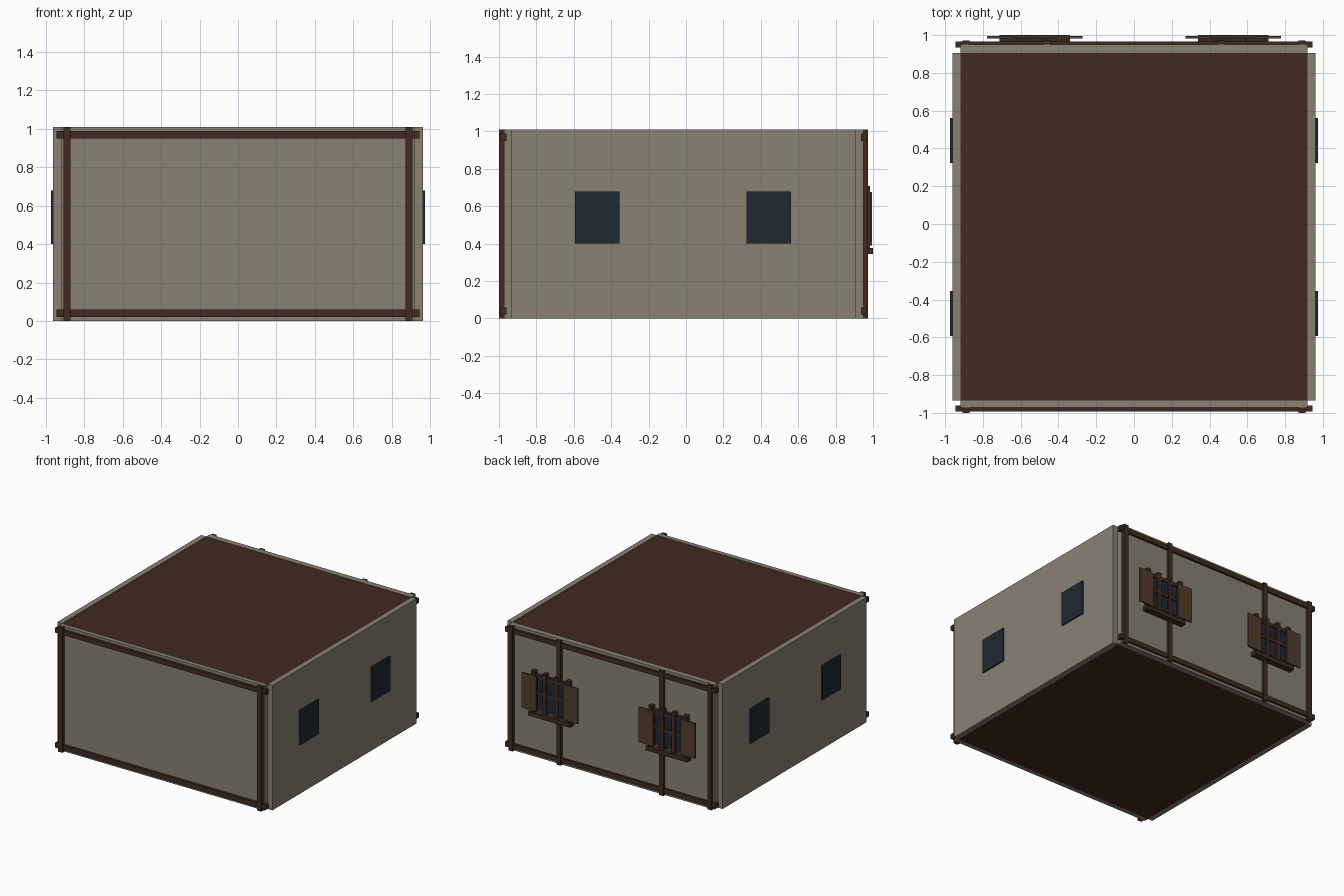
import bpy
import bmesh

if "Cube" in bpy.data.objects:
    bpy.data.objects.remove(bpy.data.objects["Cube"])


def material(name, rgb):
    m = bpy.data.materials.new(name)
    m.diffuse_color = (*rgb, 1)
    m.use_nodes = True
    m.node_tree.nodes["Principled BSDF"].inputs["Base Color"].default_value = m.diffuse_color
    return m


PLASTER = material("plaster", (0.25, 0.22, 0.175))
ROOF = material("dark_wood", (0.054, 0.023, 0.014))
TIMBER = material("timber", (0.052, 0.023, 0.015))
SHUTTER = material("shutter_wood", (0.085, 0.046, 0.025))
GLASS = material("dark_glass", (0.015, 0.021, 0.032))


def box(name, x, y, z, mat):
    """Box from (min, max) pairs on each axis."""
    bm = bmesh.new()
    bmesh.ops.create_cube(bm, size=1)
    me = bpy.data.meshes.new(name)
    for v in bm.verts:
        v.co.x *= x[1] - x[0]
        v.co.y *= y[1] - y[0]
        v.co.z *= z[1] - z[0]
    bm.to_mesh(me)
    bm.free()
    me.materials.append(mat)
    ob = bpy.data.objects.new(name, me)
    ob.location = [(a + b) / 2 for a, b in (x, y, z)]
    bpy.context.collection.objects.link(ob)
    return ob


def span(c, w):
    return (c - w / 2, c + w / 2)


# Floor and roof slabs held between the walls
box("floor", (-0.918, 0.918), (-0.935, 0.905), (0, 0.04), ROOF)
box("roof", (-0.918, 0.918), (-0.935, 0.905), (0.965, 1.005), ROOF)

# Walls
box("front_wall", (-0.918, 0.918), (-0.972, -0.935), (0, 1.01), PLASTER)
box("back_wall", (-0.918, 0.918), (0.905, 0.95), (0, 1.01), PLASTER)
for s, side in ((-1, "left"), (1, "right")):
    x = sorted((s * 0.918, s * 0.962))
    box(side + "_wall", x, (-0.935, 0.905), (0, 1.01), PLASTER)
    # Plain side windows
    for y in (-0.474, 0.442):
        box(side + "_window", sorted((s * 0.915, s * 0.973)), span(y, 0.238), (0.4, 0.68), GLASS)

# Timber frames on the front and back walls
for name, rail_y, post_y, posts in (
        ("front", (-0.992, -0.96), (-1.0, -0.96), (-0.89, 0.89)),
        ("back", (0.935, 0.966), (0.938, 0.972), (-0.89, -0.46, 0.46, 0.89))):
    for z in (0.04, 0.969):
        box(name + "_rail", (-0.944, 0.944), rail_y, span(z, 0.038), TIMBER)
    for x in posts:
        box(name + "_post", span(x, 0.038), post_y, (0, 1.01), TIMBER)

# Shuttered windows on the back wall
for cx in (-0.525, 0.525):
    box("window_glass", span(cx, 0.24), (0.945, 0.974), (0.4, 0.68), GLASS)
    for dx in (-0.155, -0.052, 0.052, 0.155):
        box("window_bar", span(cx + dx, 0.032), (0.95, 0.985), (0.37, 0.708), TIMBER)
    for z in (0.54, 0.665):
        box("window_crossbar", span(cx, 0.34), (0.95, 0.982), span(z, 0.026), TIMBER)
    box("window_sill", span(cx, 0.374), (0.95, 1.0), (0.345, 0.378), TIMBER)
    for s in (-1, 1):
        box("shutter", span(cx + s * 0.187, 0.13), (0.983, 0.995), (0.39, 0.675), SHUTTER)
